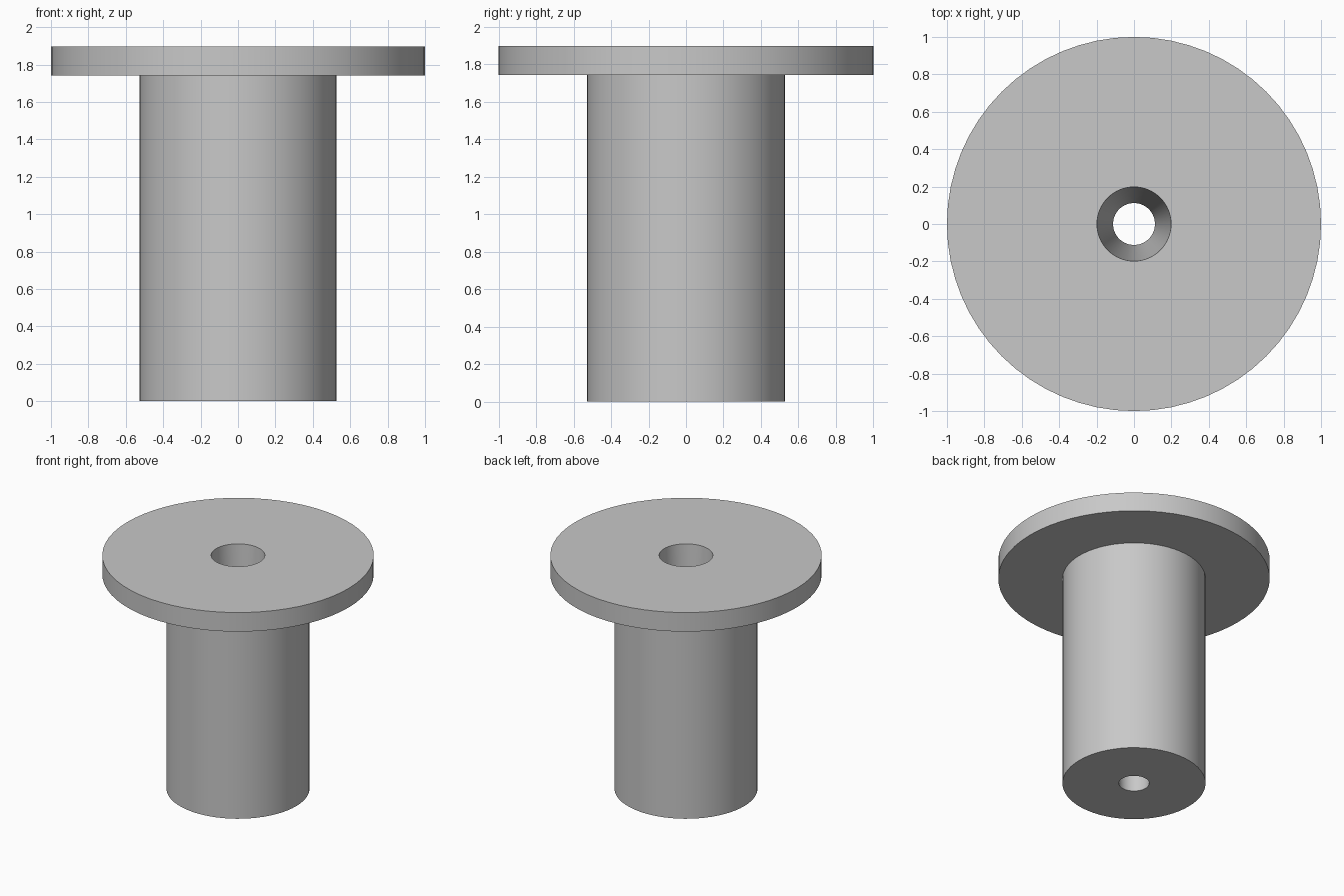
import bpy
import bmesh
import math

cube = bpy.data.objects.get("Cube")
if cube:
    bpy.data.objects.remove(cube, do_unlink=True)

SEGMENTS = 64

# Plain grey material
grey = bpy.data.materials.new("light grey")
grey.use_nodes = True
colour = (0.58, 0.58, 0.58, 1)
grey.diffuse_color = colour
grey.node_tree.nodes["Principled BSDF"].inputs["Base Color"].default_value = colour


def lathe(name, profile):
    """Revolve a closed (radius, height) profile around z."""
    bm = bmesh.new()
    rings = []
    for r, z in profile:
        angles = [math.tau * i / SEGMENTS for i in range(SEGMENTS)]
        rings.append([bm.verts.new((r * math.cos(a), r * math.sin(a), z)) for a in angles])
    for low, high in zip(rings, rings[1:] + rings[:1]):
        for i in range(SEGMENTS):
            j = (i + 1) % SEGMENTS
            bm.faces.new((low[i], low[j], high[j], high[i]))
    bmesh.ops.recalc_face_normals(bm, faces=bm.faces)
    mesh = bpy.data.meshes.new(name)
    bm.to_mesh(mesh)
    bm.free()
    mesh.materials.append(grey)
    obj = bpy.data.objects.new(name, mesh)
    bpy.context.collection.objects.link(obj)
    bpy.ops.object.select_all(action="DESELECT")
    obj.select_set(True)
    bpy.context.view_layer.objects.active = obj
    bpy.ops.object.shade_smooth_by_angle(angle=math.radians(30))
    return obj


# Shaft and flange in one turned piece, with a tapered bore right through
shaft_r, flange_r = 0.527, 1.0
bore_bottom, bore_top = 0.112, 0.198
flange_z, top_z = 1.742, 1.897
lathe("flanged_bushing", [
    (bore_bottom, 0), (shaft_r, 0), (shaft_r, flange_z),
    (flange_r, flange_z), (flange_r, top_z), (bore_top, top_z),
])
